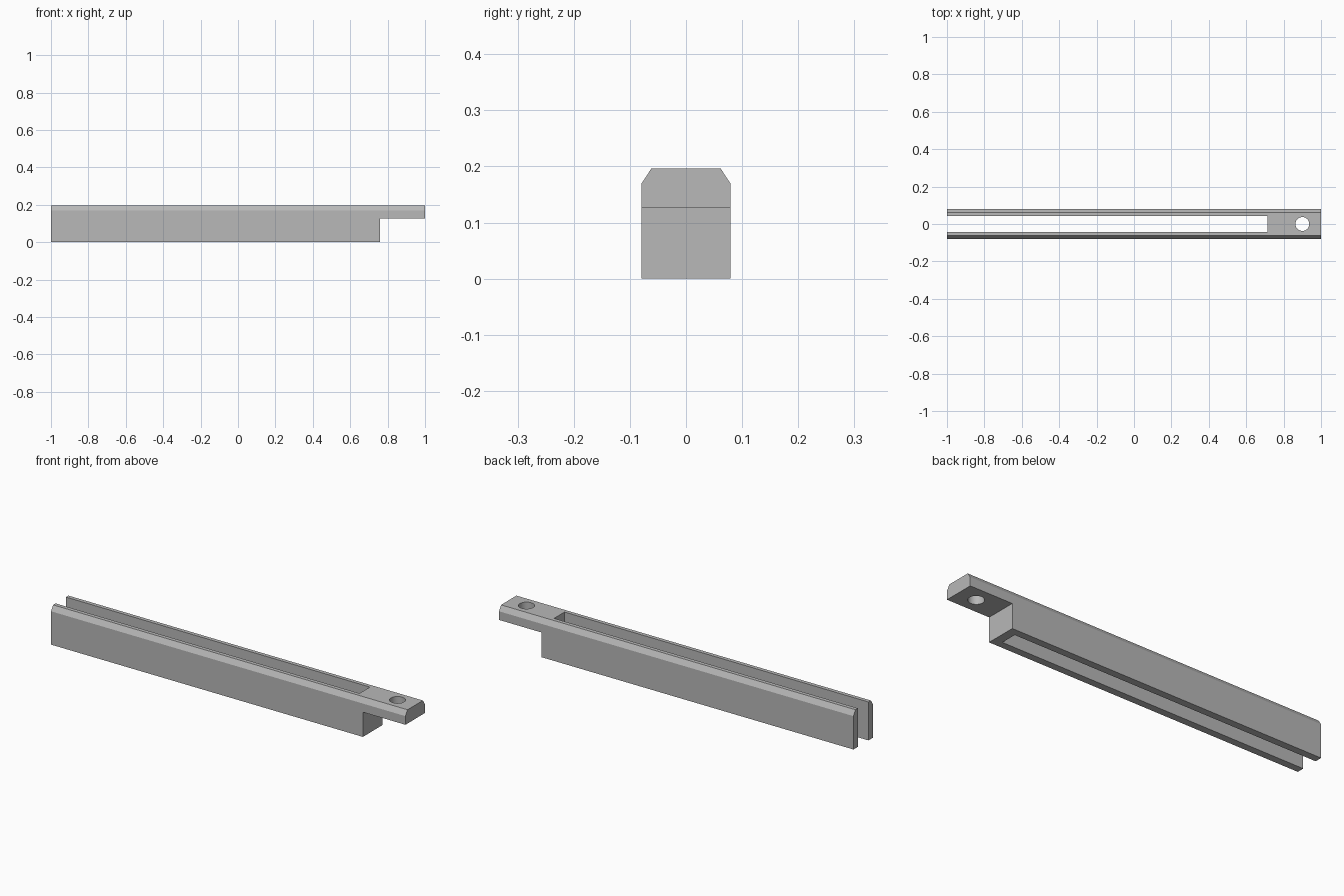
import bpy
import bmesh
import math
from mathutils import Matrix, Vector

if "Cube" in bpy.data.objects:
    bpy.data.objects.remove(bpy.data.objects["Cube"], do_unlink=True)

grey = bpy.data.materials.new("plain grey")
grey.use_nodes = True
colour = (0.48, 0.48, 0.48, 1)
grey.diffuse_color = colour
grey.node_tree.nodes["Principled BSDF"].inputs["Base Color"].default_value = colour

HALF_WIDTH, HEIGHT = 0.079, 0.196


def make_object(name, bm):
    bmesh.ops.recalc_face_normals(bm, faces=bm.faces)
    mesh = bpy.data.meshes.new(name)
    bm.to_mesh(mesh)
    bm.free()
    mesh.materials.append(grey)
    obj = bpy.data.objects.new(name, mesh)
    bpy.context.collection.objects.link(obj)
    return obj


def box(name, low, high):
    low, high = Vector(low), Vector(high)
    bm = bmesh.new()
    place = Matrix.Translation((low + high) / 2) @ Matrix.Diagonal((*(high - low), 1))
    bmesh.ops.create_cube(bm, size=1, matrix=place)
    return make_object(name, bm)


# Long bar with chamfered top edges, extruded along x
half = [(HALF_WIDTH, 0), (HALF_WIDTH, 0.17), (0.062, HEIGHT)]
outline = half + [(-y, z) for y, z in reversed(half)]
bm = bmesh.new()
end = bm.faces.new([bm.verts.new((-1, y, z)) for y, z in outline])
swept = bmesh.ops.extrude_face_region(bm, geom=[end])["geom"]
bmesh.ops.translate(bm, vec=(2, 0, 0),
                    verts=[v for v in swept if isinstance(v, bmesh.types.BMVert)])
bar = make_object("slotted_bar", bm)

# Through slot open at one end, step under the tab, and round tab hole
slot = box("slot_cutter", (-1.1, -0.042, -0.1), (0.715, 0.042, 0.3))
step = box("step_cutter", (0.76, -0.2, -0.1), (1.1, 0.2, 0.126))
bm = bmesh.new()
bmesh.ops.create_cone(bm, cap_ends=True, segments=48, radius1=0.037, radius2=0.037,
                      depth=0.4, matrix=Matrix.Translation((0.9, 0, 0.15)))
hole = make_object("hole_cutter", bm)

bpy.context.view_layer.objects.active = bar
for cutter in (slot, step, hole):
    cut = bar.modifiers.new(cutter.name, "BOOLEAN")
    cut.operation = "DIFFERENCE"
    cut.solver = "EXACT"
    cut.object = cutter
    bpy.ops.object.modifier_apply(modifier=cut.name)
    bpy.data.objects.remove(cutter, do_unlink=True)

# Smooth the hole wall while keeping the bar edges crisp
bpy.ops.object.select_all(action="DESELECT")
bar.select_set(True)
bpy.ops.object.shade_smooth_by_angle(angle=math.radians(20))
